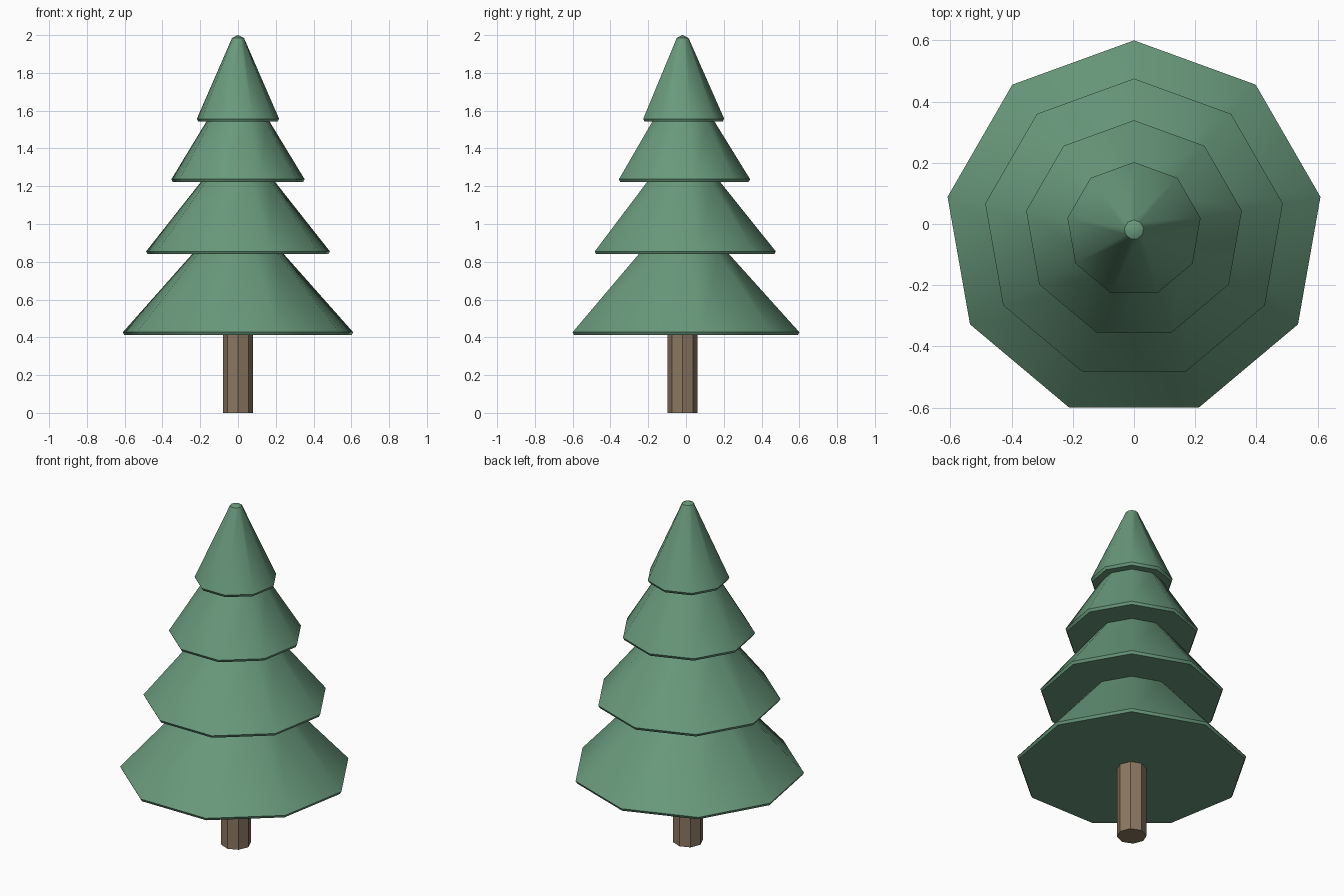
import bpy, bmesh, math

if "Cube" in bpy.data.objects:
    bpy.data.objects.remove(bpy.data.objects["Cube"])

CY = -0.0187  # axis offset that centres the nine-sided outline


def lathe(name, profile, sides, colour, smooth=None):
    """Revolve (radius, z) points; radius 0 becomes a pole, open ends are capped."""
    bm = bmesh.new()
    rings = []
    for r, z in profile:
        if r == 0:
            rings.append([bm.verts.new((0, CY, z))] * sides)
        else:
            angles = [math.pi / 2 + math.tau * k / sides for k in range(sides)]
            rings.append([bm.verts.new((r * math.cos(a), CY + r * math.sin(a), z)) for a in angles])
    for low, high in zip(rings, rings[1:]):
        for i in range(sides):
            j = (i + 1) % sides
            corners = [low[i], low[j], high[j], high[i]]
            bm.faces.new(list(dict.fromkeys(corners)))
    for ring in (rings[0], rings[-1]):
        if len(set(ring)) == sides:
            bm.faces.new(ring)
    bmesh.ops.recalc_face_normals(bm, faces=bm.faces)
    mesh = bpy.data.meshes.new(name)
    bm.to_mesh(mesh)
    bm.free()
    ob = bpy.data.objects.new(name, mesh)
    bpy.context.collection.objects.link(ob)
    mat = bpy.data.materials.new(name + "_colour")
    mat.diffuse_color = colour
    mat.use_nodes = True
    mat.node_tree.nodes["Principled BSDF"].inputs["Base Color"].default_value = mat.diffuse_color
    mesh.materials.append(mat)
    if smooth:
        bpy.ops.object.select_all(action='DESELECT')
        bpy.context.view_layer.objects.active = ob
        ob.select_set(True)
        bpy.ops.object.shade_smooth_by_angle(angle=math.radians(smooth))
    return ob


# Trunk: plain octagonal post
lathe("trunk", [(0.08, 0), (0.08, 0.412)], 8, (0.26, 0.185, 0.12, 1))

# Foliage: four skirts (rim radius, rim z, neck radius, neck z)
tiers = [(0.619, 0.412, 0.247, 0.84),
         (0.494, 0.84, 0.20, 1.222),
         (0.358, 1.222, 0.17, 1.542),
         (0.221, 1.542, 0.032, 1.985)]
profile = [(0.08, 0.412)]
for rim, z, neck, top in tiers:
    profile += [(rim - 0.008, z), (rim, z + 0.015), (neck, top)]
profile.append((0, 2.0))
lathe("foliage", profile, 9, (0.14, 0.32, 0.2, 1), smooth=38)
